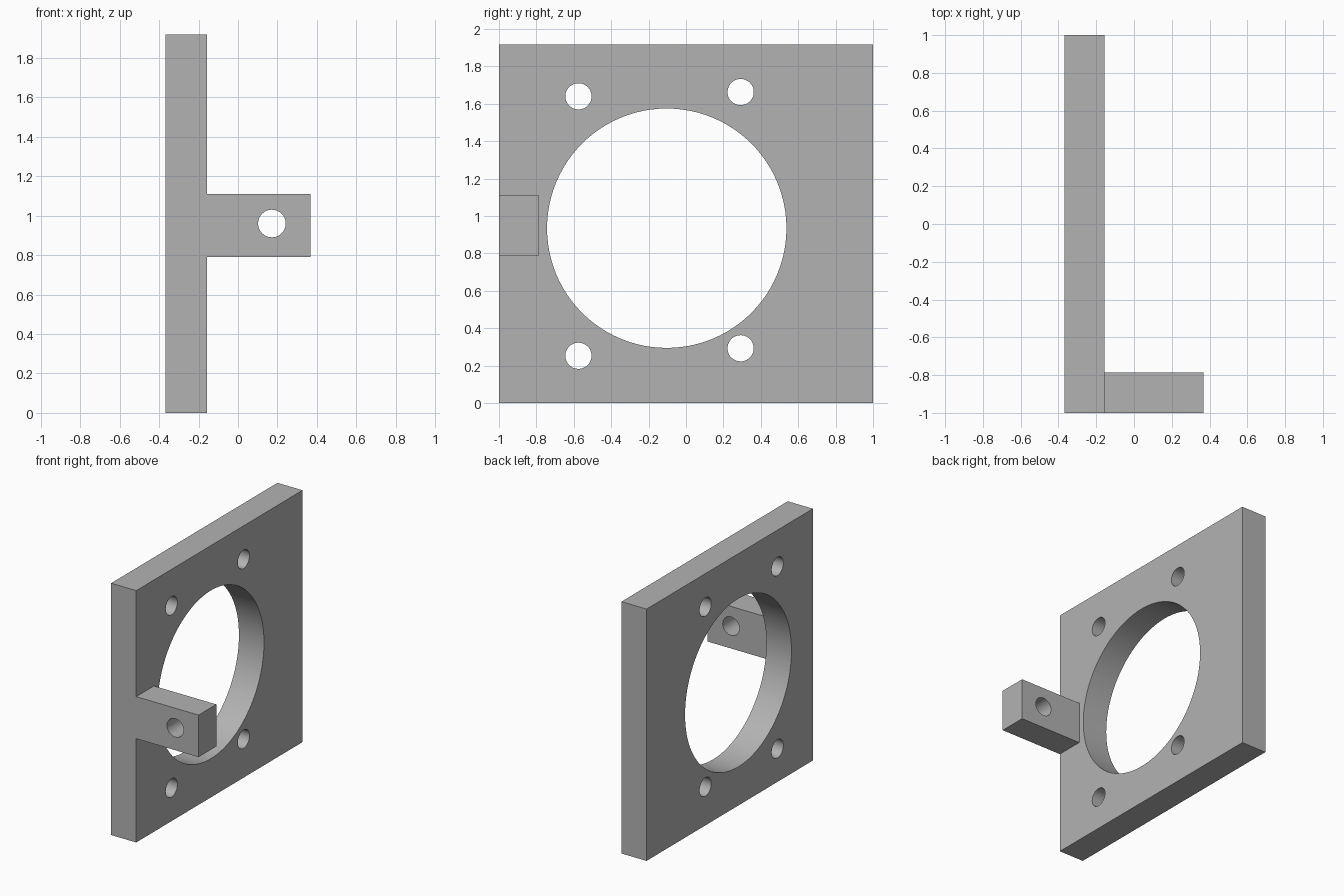
import bpy
from math import pi

default = bpy.data.objects.get("Cube")
if default:
    bpy.data.objects.remove(default, do_unlink=True)

grey = bpy.data.materials.new("plain grey")
grey.use_nodes = True
colour = (0.45, 0.45, 0.45, 1)
grey.diffuse_color = colour
grey.node_tree.nodes["Principled BSDF"].inputs["Base Color"].default_value = colour


def block(name, low, high):
    """Box between two opposite corners."""
    centre = [(a + b) / 2 for a, b in zip(low, high)]
    bpy.ops.mesh.primitive_cube_add(size=1, location=centre)
    ob = bpy.context.object
    ob.name = name
    ob.scale = [b - a for a, b in zip(low, high)]
    bpy.ops.object.transform_apply(location=True, rotation=True, scale=True)
    ob.data.materials.append(grey)
    return ob


def drill(name, centre, radius, rotation, sides):
    """Cylinder used to cut a round through hole."""
    bpy.ops.mesh.primitive_cylinder_add(vertices=sides, radius=radius, depth=0.5,
                                        location=centre, rotation=rotation)
    ob = bpy.context.object
    ob.name = name
    ob.hide_render = True
    ob.data.materials.append(grey)
    return ob


def combine(target, tool, operation):
    """Apply a boolean and discard its tool."""
    mod = target.modifiers.new(tool.name, 'BOOLEAN')
    mod.operation = operation
    mod.solver = 'EXACT'
    mod.object = tool
    bpy.context.view_layer.objects.active = target
    bpy.ops.object.modifier_apply(modifier=mod.name)
    bpy.data.objects.remove(tool, do_unlink=True)


BACK, FACE, TIP = -0.368, -0.157, 0.368
HEIGHT = 1.917
along_x, along_y = (0, pi / 2, 0), (pi / 2, 0, 0)
middle = (BACK + FACE) / 2

# Upright plate with its projecting lug
bracket = block("mounting_bracket", (BACK, -1, 0), (FACE, 1, HEIGHT))
lug = block("side_lug", (middle, -1, 0.79), (TIP, -0.787, 1.11))
combine(bracket, lug, 'UNION')

# Large central opening
combine(bracket, drill("centre_bore", (middle, -0.103, 0.935), 0.64, along_x, 96),
        'DIFFERENCE')

# Four bolt holes around it
for y, z in ((-0.575, 1.64), (-0.575, 0.253), (0.292, 1.663), (0.292, 0.293)):
    combine(bracket, drill("bolt_hole", (middle, y, z), 0.07, along_x, 48), 'DIFFERENCE')

# Cross hole through the lug
combine(bracket, drill("lug_hole", (0.172, -0.893, 0.96), 0.07, along_y, 48), 'DIFFERENCE')

bpy.ops.object.select_all(action='DESELECT')
bracket.select_set(True)
bpy.context.view_layer.objects.active = bracket
bpy.ops.object.shade_smooth_by_angle()
